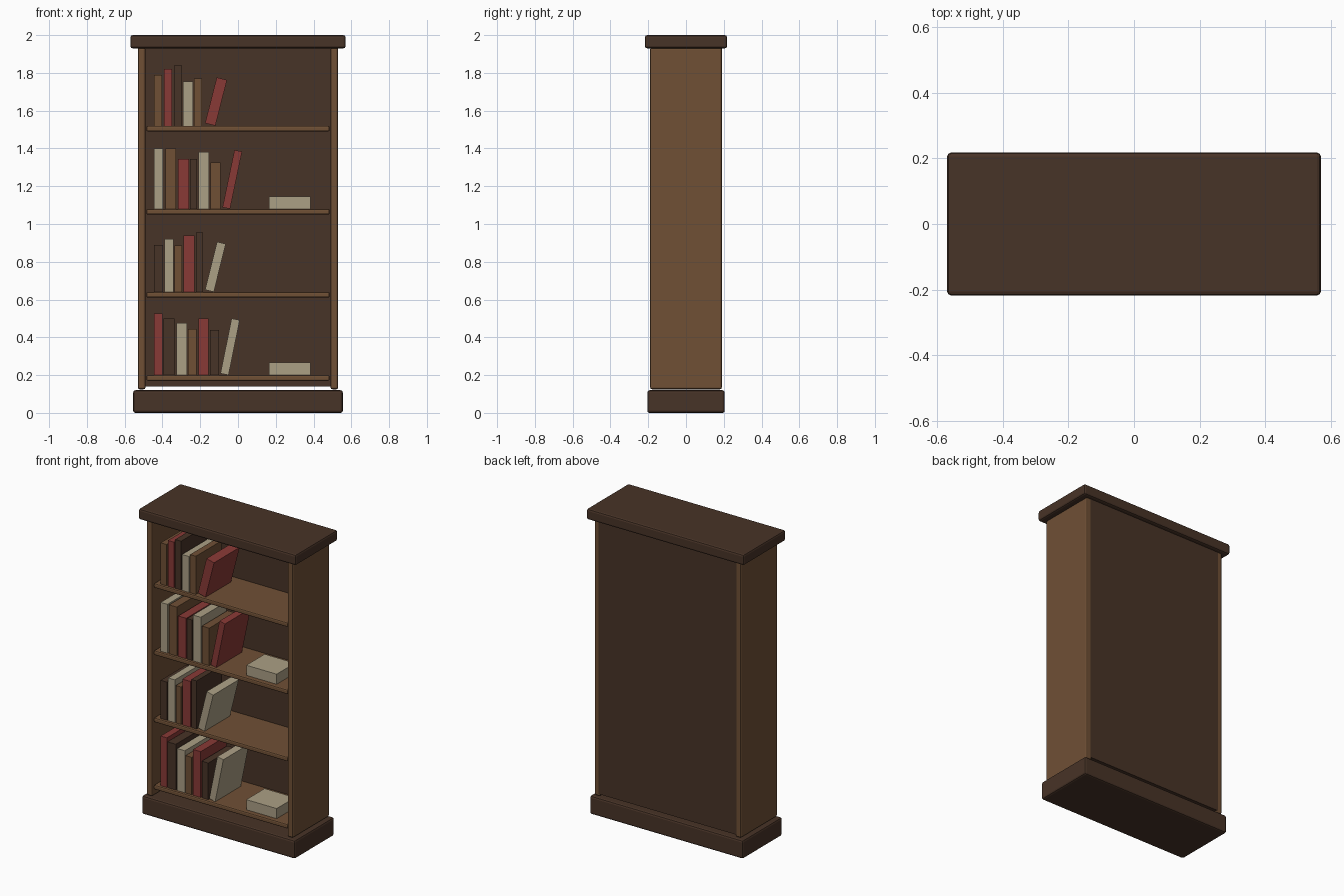
import bpy, bmesh
from math import radians
from mathutils import Matrix, Vector

if "Cube" in bpy.data.objects:
    bpy.data.objects.remove(bpy.data.objects["Cube"])


def material(name, rgb):
    m = bpy.data.materials.new(name)
    m.diffuse_color = (*rgb, 1)
    m.use_nodes = True
    m.node_tree.nodes["Principled BSDF"].inputs["Base Color"].default_value = m.diffuse_color
    return m


MATS = {
    "walnut": material("walnut", (0.16, 0.08, 0.036)),
    "dark": material("dark_wood", (0.064, 0.033, 0.02)),
    "red": material("red_cover", (0.25, 0.042, 0.037)),
    "cream": material("cream_cover", (0.41, 0.35, 0.235)),
}


def box(name, lo, hi, mat, bevel=0.0, lean=0.0):
    """Box between two corners; lean tilts it towards +x about its lower right edge."""
    pivot = Vector((hi[0], 0, lo[2]))
    centre = (Vector(lo) + Vector(hi)) / 2 - pivot
    size = Vector(hi) - Vector(lo)
    bm = bmesh.new()
    bmesh.ops.create_cube(bm, size=1, matrix=Matrix.Translation(centre) @ Matrix.Diagonal((*size, 1)))
    mesh = bpy.data.meshes.new(name)
    bm.to_mesh(mesh)
    bm.free()
    mesh.materials.append(MATS[mat])
    ob = bpy.data.objects.new(name, mesh)
    bpy.context.collection.objects.link(ob)
    ob.location = pivot
    ob.rotation_euler.y = radians(lean)
    if bevel:
        mod = ob.modifiers.new("edge", "BEVEL")
        mod.width = bevel
        mod.segments = 2
    return ob


# Carcass
box("plinth", (-0.555, -0.205, 0), (0.555, 0.205, 0.12), "dark", 0.012)
box("top_cap", (-0.57, -0.218, 1.93), (0.57, 0.218, 2.0), "dark", 0.012)
box("back_panel", (-0.5, 0.17, 0.14), (0.5, 0.19, 1.93), "dark")
for side, x in (("left", -0.51), ("right", 0.51)):
    box(side + "_side", (x - 0.02, -0.19, 0.125), (x + 0.02, 0.19, 1.935), "walnut", 0.01)

# Shelf tops
SHELVES = (0.20, 0.64, 1.08, 1.52)
for i, z in enumerate(SHELVES):
    box(f"shelf_{i + 1}", (-0.485, -0.18, z - 0.03), (0.485, 0.172, z), "walnut", 0.008)

# Upright books per shelf: left x, right x, height, colour
UPRIGHT = (
    ((-.445, -.40, .325, "red"), (-.395, -.335, .30, "dark"), (-.325, -.27, .275, "cream"),
     (-.265, -.22, .245, "walnut"), (-.21, -.155, .30, "red"), (-.147, -.10, .24, "dark")),
    ((-.445, -.398, .25, "dark"), (-.39, -.342, .28, "cream"), (-.335, -.297, .245, "walnut"),
     (-.288, -.23, .30, "red"), (-.223, -.185, .315, "dark")),
    ((-.445, -.396, .32, "cream"), (-.384, -.328, .32, "walnut"), (-.318, -.26, .265, "red"),
     (-.254, -.217, .265, "dark"), (-.21, -.154, .30, "cream"), (-.146, -.093, .245, "walnut")),
    ((-.445, -.402, .27, "walnut"), (-.392, -.349, .30, "red"), (-.34, -.297, .32, "dark"),
     (-.29, -.238, .235, "cream"), (-.232, -.19, .25, "walnut")),
)
# Leaning book per shelf: lower right x, thickness, height, angle, colour
LEANING = (
    (-.05, .044, .297, 11.5, "cream"),
    (-.128, .048, .262, 14, "cream"),
    (-.042, .041, .31, 11.8, "red"),
    (-.12, .056, .25, 14.3, "red"),
)
FRONT, BACK = -0.165, 0.10
for s, z in enumerate(SHELVES):
    for b, (x0, x1, h, col) in enumerate(UPRIGHT[s]):
        box(f"book_{s + 1}_{b + 1}", (x0, FRONT, z), (x1, BACK, z + h), col)
    x, w, h, angle, col = LEANING[s]
    box(f"leaning_book_{s + 1}", (x - w, FRONT, z), (x, BACK, z + h), col, lean=angle)

# Books lying flat
for s in (0, 2):
    z = SHELVES[s]
    box(f"flat_book_{s + 1}", (0.165, -0.15, z), (0.385, 0.04, z + 0.066), "cream")
